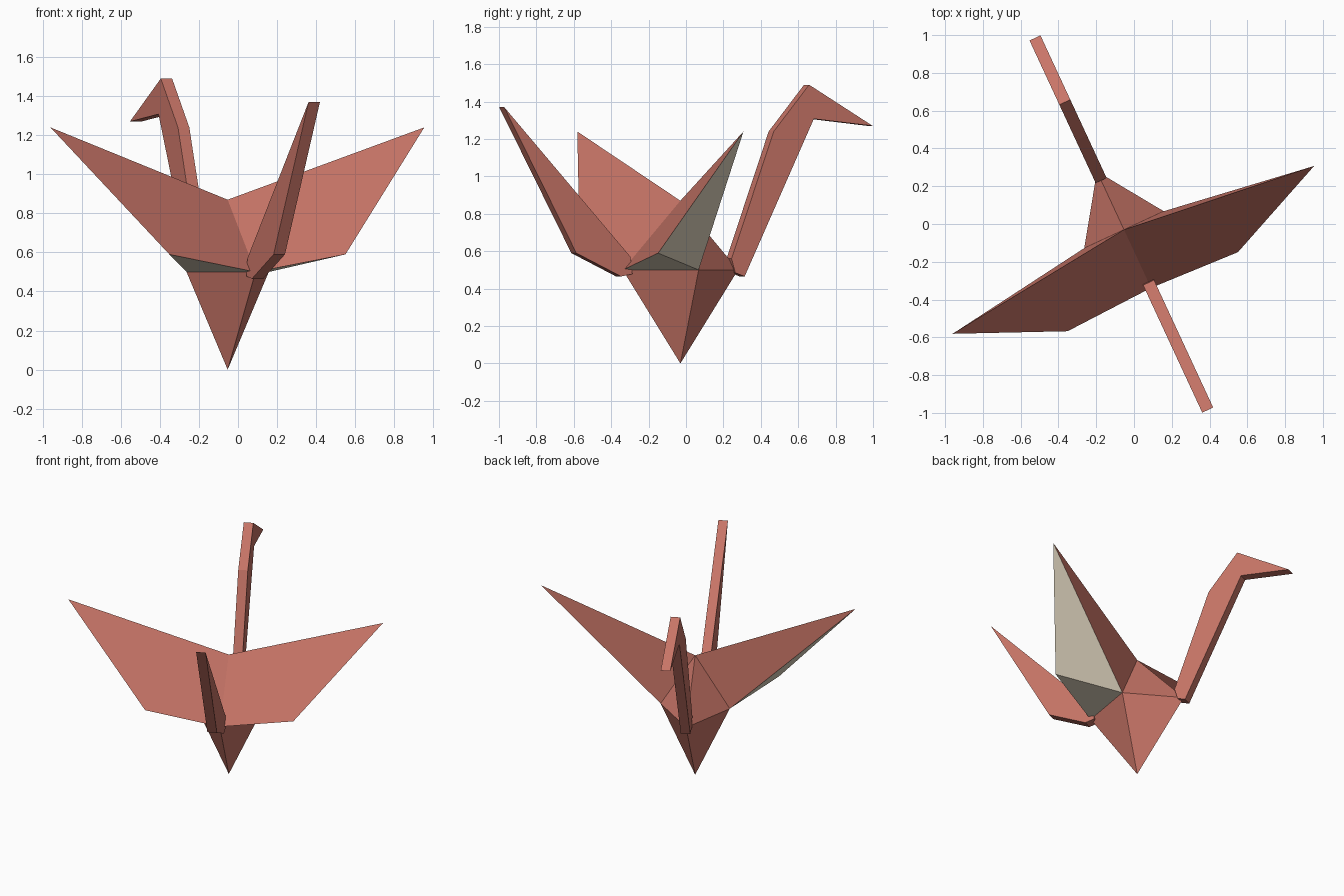
import bpy, bmesh, math
from mathutils import Matrix, Vector

if "Cube" in bpy.data.objects:
    bpy.data.objects.remove(bpy.data.objects["Cube"])

# The bird is laid out with its neck along +y, then turned and placed
PLACE = Matrix.Translation((-0.053, -0.03, 0)) @ Matrix.Rotation(math.radians(24.9), 4, 'Z')


def material(name, color):
    m = bpy.data.materials.new(name)
    m.diffuse_color = (*color, 1)
    m.use_nodes = True
    m.node_tree.nodes["Principled BSDF"].inputs["Base Color"].default_value = m.diffuse_color
    return m


RED = material("red paper", (0.578, 0.178, 0.136))
CREAM = material("cream paper back", (0.775, 0.686, 0.539))


def finish(name, bm):
    bmesh.ops.remove_doubles(bm, verts=bm.verts, dist=1e-4)
    bmesh.ops.recalc_face_normals(bm, faces=bm.faces)
    bm.transform(PLACE)
    mesh = bpy.data.meshes.new(name)
    bm.to_mesh(mesh)
    bm.free()
    mesh.materials.append(RED)
    mesh.materials.append(CREAM)
    bpy.context.collection.objects.link(bpy.data.objects.new(name, mesh))


def strip(name, profile, width=0.064):
    """Extrude a side profile (y, z) across the narrow width."""
    bm = bmesh.new()
    face = bm.faces.new([bm.verts.new((-width / 2, y, z)) for y, z in profile])
    out = bmesh.ops.extrude_face_region(bm, geom=[face])
    moved = [g for g in out["geom"] if isinstance(g, bmesh.types.BMVert)]
    bmesh.ops.translate(bm, verts=moved, vec=(width, 0, 0))
    # the cap left behind by the extrusion closes the strip
    if face.is_valid is False or len([f for f in bm.faces if len(f.verts) == len(profile)]) < 2:
        bm.faces.new([v for v in bm.verts if v.co.x < 0])
    finish(name, bm)


# Body and wings: one half is listed, the other is mirrored in x
peak, base = (0, 0, 0.87), (0, 0, 0)
front, back = (0, -0.34, 0.5), (0, 0.34, 0.5)
side = (0.232, 0, 0.5)
tip, elbow = (1.055, -0.118, 1.24), (0.497, -0.362, 0.59)
half = [
    ((peak, front, elbow, tip), 0),   # wing front sheet
    ((peak, tip, side), 0),           # wing back sheet
    ((tip, elbow, side), 1),          # wing underside
    ((elbow, front, side), 1),        # fold under the wing
    ((front, base, side), 0),         # lower body
    ((side, base, back), 0),
    ((peak, side, back), 0),          # back of the body
]
bm = bmesh.new()
for sign in (1, -1):
    for points, paint in half:
        f = bm.faces.new([bm.verts.new((x * sign, y, z)) for x, y, z in points])
        f.material_index = paint
finish("body_and_wings", bm)

# Neck with head and beak
strip("neck_and_head", [(0.287, 0.56), (0.535, 1.24), (0.744, 1.49), (1.119, 1.27),
                        (0.772, 1.308), (0.364, 0.465), (0.309, 0.485)])

# Tail
strip("tail", [(-1.053, 1.37), (-0.309, 0.57), (-0.298, 0.478), (-0.364, 0.465), (-0.628, 0.59)])
